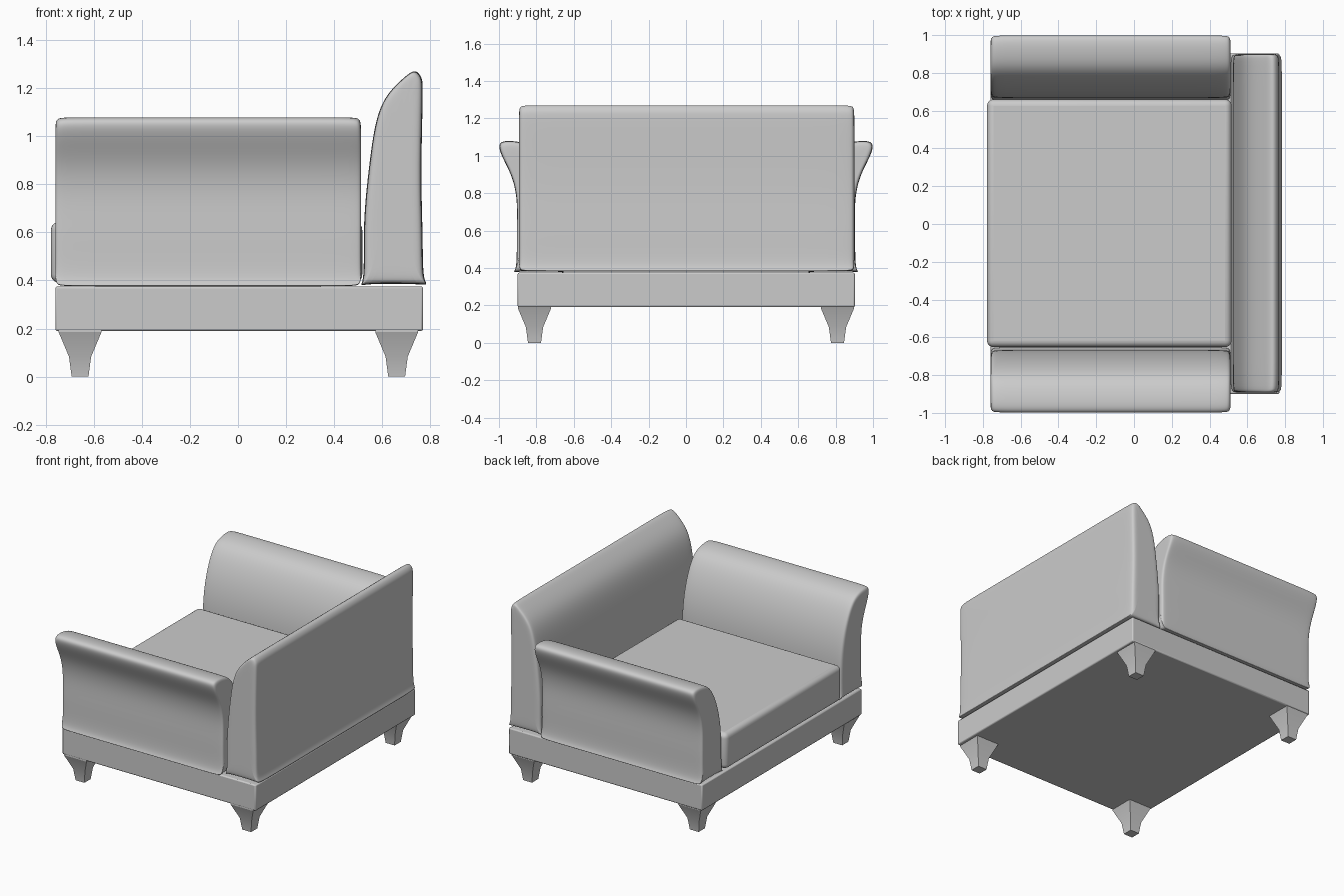
import bpy, bmesh
from mathutils import Vector

if "Cube" in bpy.data.objects:
    bpy.data.objects.remove(bpy.data.objects["Cube"])


def finish(name, bm, angle=0.6):
    bmesh.ops.recalc_face_normals(bm, faces=bm.faces)
    me = bpy.data.meshes.new(name)
    bm.to_mesh(me)
    bm.free()
    ob = bpy.data.objects.new(name, me)
    bpy.context.collection.objects.link(ob)
    bpy.ops.object.select_all(action='DESELECT')
    ob.select_set(True)
    bpy.context.view_layer.objects.active = ob
    bpy.ops.object.shade_smooth_by_angle(angle=angle)
    return ob


def loft(rings):
    bm = bmesh.new()
    loops = [[bm.verts.new(p) for p in r] for r in rings]
    n = len(loops[0])
    for a, b in zip(loops, loops[1:]):
        for i in range(n):
            j = (i + 1) % n
            bm.faces.new((a[i], a[j], b[j], b[i]))
    bm.faces.new(loops[0])
    bm.faces.new(loops[-1])
    return bm


def box(name, lo, hi, bevel, segments):
    bm = bmesh.new()
    bmesh.ops.create_cube(bm, size=1)
    for v in bm.verts:
        v.co = [(a + b) / 2 + c * (b - a) for a, b, c in zip(lo, hi, v.co)]
    ob = finish(name, bm)
    mod = ob.modifiers.new("Bevel", 'BEVEL')
    mod.width, mod.segments = bevel, segments
    return ob


def cage(points):
    # push control points out so the subdivided outline passes through the points
    goal = [Vector(p) for p in points]
    c = [p.copy() for p in goal]
    n = len(c)
    for _ in range(8):
        c = [c[i] + goal[i] - (c[i - 1] + 4 * c[i] + c[(i + 1) % n]) / 6 for i in range(n)]
    return c


def cushion(name, profile, start, end, place, r=0.055):
    """Sweep a padded profile from start to end with rounded ends."""
    pts = cage(profile)
    lo = Vector([min(p[k] for p in profile) for k in (0, 1)])
    hi = Vector([max(p[k] for p in profile) for k in (0, 1)])
    mid = (lo + hi) / 2
    inner = [mid + Vector([(p - mid)[k] * (1 - 2 * r / (hi - lo)[k]) for k in (0, 1)]) for p in pts]
    rings = [(inner, start), (pts, start), (pts, start + r),
             (pts, end - r), (pts, end), (inner, end)]
    bm = loft([[place(p.x, p.y, t) for p in ring] for ring, t in rings])
    ob = finish(name, bm, 3.14)
    mod = ob.modifiers.new("Subdivision", 'SUBSURF')
    mod.levels = mod.render_levels = 3
    return ob


# Base frame and seat cushion
box("base_frame", (-0.76, -0.9, 0.19), (0.77, 0.903, 0.375), 0.008, 2)
box("seat_cushion", (-0.778, -0.652, 0.39), (0.517, 0.66, 0.645), 0.035, 5)

# Back rest: straight rear face, rounded leaning front (x, z)
back = [(0.545, 0.384), (0.52, 0.41), (0.524, 0.62), (0.544, 0.86), (0.575, 1.06),
        (0.625, 1.175), (0.69, 1.243), (0.735, 1.27), (0.762, 1.245), (0.768, 1.15),
        (0.763, 0.85), (0.768, 0.58), (0.775, 0.41), (0.75, 0.384)]
cushion("back_rest", back, -0.893, 0.9, lambda u, v, t: (u, t, v))

# Arm rests: flared outward at the top (y, z)
arm = [(0.685, 0.38), (0.662, 0.405), (0.668, 0.6), (0.69, 0.78), (0.735, 0.92),
       (0.80, 1.025), (0.88, 1.07), (0.965, 1.078), (0.998, 1.05), (0.975, 0.98),
       (0.93, 0.88), (0.905, 0.75), (0.905, 0.58), (0.91, 0.405), (0.888, 0.38)]
for label, s in (("left", 1), ("right", -1)):
    cushion(label + "_arm_rest", arm, -0.76, 0.512, lambda u, v, t, s=s: (t, s * u, v))

# Tapered square legs
for x in (-0.657, 0.66):
    for y in (-0.81, 0.81):
        rings = [[(x + a * h, y + b * h, z) for a, b in ((-1, -1), (1, -1), (1, 1), (-1, 1))]
                 for h, z in ((0.035, 0), (0.046, 0.083), (0.089, 0.185), (0.089, 0.195))]
        finish(("front" if y < 0 else "back") + ("_left" if x < 0 else "_right") + "_leg",
               loft(rings), 0.3)
